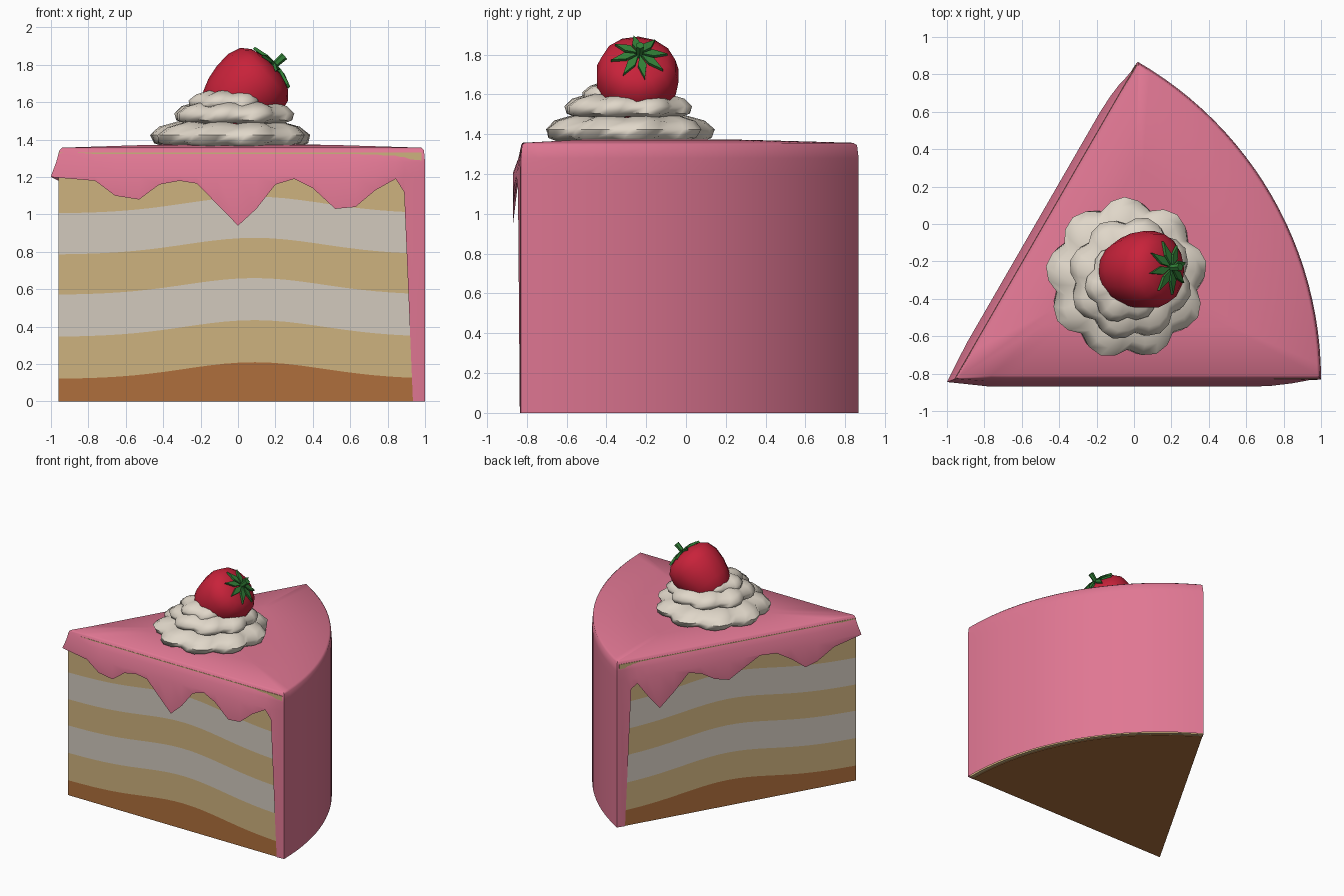
import bpy, bmesh, math
from mathutils import Vector

if "Cube" in bpy.data.objects:
    bpy.data.objects.remove(bpy.data.objects["Cube"])


def mat(name, rgb):
    lin = [((c / 255 + 0.055) / 1.055) ** 2.4 for c in rgb]
    m = bpy.data.materials.new(name)
    m.diffuse_color = (*lin, 1)
    m.use_nodes = True
    m.node_tree.nodes["Principled BSDF"].inputs["Base Color"].default_value = m.diffuse_color
    return m


PINK = mat("pink icing", (224, 119, 147))
SPONGE = mat("sponge", (206, 178, 126))
FILLING = mat("filling", (210, 202, 190))
CRUST = mat("brown crust", (175, 111, 60))
CREAM = mat("whipped cream", (224, 215, 201))
RED = mat("strawberry red", (200, 34, 58))
GREEN = mat("leaf green", (50, 128, 55))


def finish(bm, name, mats, angle=40):
    bmesh.ops.recalc_face_normals(bm, faces=bm.faces[:])
    me = bpy.data.meshes.new(name)
    bm.to_mesh(me)
    bm.free()
    ob = bpy.data.objects.new(name, me)
    bpy.context.collection.objects.link(ob)
    for m in mats:
        me.materials.append(m)
    bpy.ops.object.select_all(action='DESELECT')
    ob.select_set(True)
    bpy.context.view_layer.objects.active = ob
    bpy.ops.object.shade_smooth_by_angle(angle=math.radians(angle))
    return ob


def bridge(bm, a, b, mi=0):
    n = len(a)
    for i in range(n):
        j = (i + 1) % n
        f = bm.faces.new((a[i], a[j], b[j], b[i]))
        f.material_index = mi(i) if callable(mi) else mi


def fan(bm, ring, co):
    c = bm.verts.new(co)
    for i in range(len(ring)):
        bm.faces.new((ring[i], ring[(i + 1) % len(ring)], c))


# 60 degree wedge: point, radius and directions
APEX, R, SPAN = Vector((-0.96, -0.83, 0)), 1.96, math.radians(60)


def polar(r, a, z=0.0):
    return APEX + Vector((r * math.cos(a), r * math.sin(a), z))


# layered cake body: wavy bands on both cut sides
N, ARC = 24, 16
cols = [(i / N, 0) for i in range(N + 1)]
cols += [(1, SPAN * i / ARC) for i in range(1, ARC + 1)]
cols += [(i / N, SPAN) for i in range(N - 1, 0, -1)]
bm = bmesh.new()
rings = []
for z, wavy in ((0.004, 0), (0.12, 1), (0.345, 1), (0.57, 1), (0.785, 1), (1.005, 1), (1.33, 0)):
    rings.append([bm.verts.new(polar(1.94 * t, a, z + wavy * 0.09 * math.exp(-((t - 0.54) / 0.27) ** 2)))
                  for t, a in cols])
for k in range(6):
    band = (2, 0, 1, 0, 1, 0)[k]
    bridge(bm, rings[k], rings[k + 1], lambda i: 0 if N <= i < N + ARC else band)
bm.faces.new(rings[0])
bm.faces.new(rings[-1])
finish(bm, "cake_layers", [SPONGE, FILLING, CRUST])

# brown underside, leaving a thin sponge rim
bm = bmesh.new()
lo, hi = ([bm.verts.new(p) for p in [polar(0, 0, z)] +
           [polar(1.91, SPAN * i / ARC, z) for i in range(ARC + 1)]] for z in (0, 0.005))
bridge(bm, lo, hi)
bm.faces.new(lo)
bm.faces.new(hi)
finish(bm, "crust_base", [CRUST])

# icing: drip edge per column as (distance along side, bottom height, flare)
front = [(.1, 1.18, .04), (.155, 1.10, .04), (.22, 1.08, .04), (.275, 1.16, .04), (.33, 1.18, .04),
         (.378, 1.165, .04), (.435, 1.05, .04), (.49, .94, .04), (.54, 1.03, .04), (.592, 1.16, .04),
         (.643, 1.19, .04), (.694, 1.14, .04), (.755, 1.03, .04), (.81, 1.04, .04), (.865, 1.13, .035),
         (.92, 1.19, .022), (.943, 1.12, .014), (.967, .0, .005), (.985, 0, .004)]
side = [(.1, 1.15, .04), (.17, 1.06, .04), (.22, 1.03, .04), (.28, 1.12, .04), (.34, 1.19, .04),
        (.41, 1.2, .04), (.48, 1.12, .04), (.54, 1.05, .04), (.6, 1.08, .04), (.66, 1.15, .04),
        (.71, 1.17, .04), (.77, 1.04, .04), (.83, .93, .04), (.88, 1.05, .035), (.92, 1.16, .025),
        (.943, 1.12, .014), (.967, 0, .005), (.985, 0, .004)]
down, left = Vector((0, -1, 0)), Vector((-math.sin(SPAN), math.cos(SPAN), 0))
edge = [(APEX, Vector((-1, -0.37, 0)), 1.2, .04)]
edge += [(polar(R * t, 0), down, z, o) for t, z, o in front]
for i in range(25):
    a = SPAN * i / 24
    n = Vector((math.cos(a), math.sin(a), 0))
    if i == 0:
        n = (n + down)
    if i == 24:
        n = (n + left)
    edge.append((polar(R, a), n, 0, 0))
edge += [(polar(R * t, SPAN), left, z, o) for t, z, o in reversed(side)]

bm = bmesh.new()
mid = Vector((0, -0.25, 0))
up = Vector((0, 0, 1))


def ring_at(fn):
    return [bm.verts.new(fn(*e)) for e in edge]


rows = [
    ring_at(lambda p, n, z, o: mid.lerp(p, 0.5) + up * 1.372),
    ring_at(lambda p, n, z, o: p - n * 0.02 + up * 1.357),
    ring_at(lambda p, n, z, o: p - n * 0.006 + up * 1.345),
    ring_at(lambda p, n, z, o: p + n * o * 0.3 + up * 1.28),
    ring_at(lambda p, n, z, o: p + n * o + up * 1.205),
    ring_at(lambda p, n, z, o: p + n * o + up * z),
    ring_at(lambda p, n, z, o: p - n * (0.015 if o == 0 else 0) + up * 1.27),
]
for a, b in zip(rows, rows[1:]):
    bridge(bm, a, b)
fan(bm, rows[0], mid + up * 1.378)
fan(bm, rows[-1], mid + up * 1.27)
finish(bm, "pink_icing", [PINK], 50)


# whipped cream: stacked lobed rings
def cream_ring(name, c, rc, tube, h, lobes, phase):
    bm = bmesh.new()
    seg, M = lobes * 4, 10
    loops = []
    for i in range(seg):
        loop = []
        for j in range(M):
            f = math.tau * j / M
            th = math.tau * i / seg
            s = 0.68 + 0.32 * abs(math.cos(lobes / 2 * th))
            th += phase + 0.12 * math.sin(f)
            r = rc + tube * s * math.cos(f) - 0.03 * math.sin(f)
            loop.append(bm.verts.new((c[0] + r * math.cos(th), c[1] + r * math.sin(th),
                                      c[2] + h * (0.4 + 0.6 * s) * math.sin(f))))
        loops.append(loop)
    for i in range(seg):
        bridge(bm, loops[i], loops[(i + 1) % seg])
    finish(bm, name, [CREAM], 60)


cream_ring("cream_bottom", (-0.04, -0.29, 1.425), 0.26, 0.175, 0.075, 9, 0.2)
cream_ring("cream_middle", (-0.02, -0.29, 1.54), 0.19, 0.145, 0.065, 8, 0.5)
cream_ring("cream_top", (-0.05, -0.32, 1.61), 0.10, 0.115, 0.055, 6, 0.1)

# strawberry leaning on the cream, stem end to the upper right
axis = Vector((0.74, 0.06, 0.67)).normalized()
stem = Vector((0.185, -0.235, 1.79))
u = axis.cross(Vector((0, 1, 0))).normalized()
v = axis.cross(u)


def berry_pt(d, r, a):
    return stem - axis * d + (u * math.cos(a) + v * math.sin(a)) * r


bm = bmesh.new()
prof = [(0.0, .08), (.02, .145), (.06, .19), (.13, .21), (.22, .203), (.30, .182), (.37, .148), (.43, .08)]
rows = [[bm.verts.new(berry_pt(d, r, math.tau * i / 14)) for i in range(14)] for d, r in prof]
for a, b in zip(rows, rows[1:]):
    bridge(bm, a, b)
fan(bm, rows[0], stem + axis * 0.004)
fan(bm, rows[-1], stem - axis * 0.46)
finish(bm, "strawberry", [RED], 60)

# leaves: pointed blades around the stem
bm = bmesh.new()
for k in range(8):
    a = math.tau * k / 8 + 0.2
    q = [(-.012, .01, 0), (-.008, .075, .30), (.012, .145, 0), (-.008, .075, -.30)]
    top = [bm.verts.new(berry_pt(d - 0.012, r, a + s)) for d, r, s in q]
    bot = [bm.verts.new(berry_pt(d + 0.004, r, a + s)) for d, r, s in q]
    bridge(bm, top, bot)
    bm.faces.new(top)
    bm.faces.new(bot)
finish(bm, "leaves", [GREEN], 30)

# stem
bm = bmesh.new()
lo, hi = ([bm.verts.new(berry_pt(d, r, math.tau * i / 6)) for i in range(6)]
          for d, r in ((0.01, .016), (-0.085, .022)))
bridge(bm, lo, hi)
bm.faces.new(lo)
bm.faces.new(hi)
finish(bm, "stem", [GREEN], 30)
